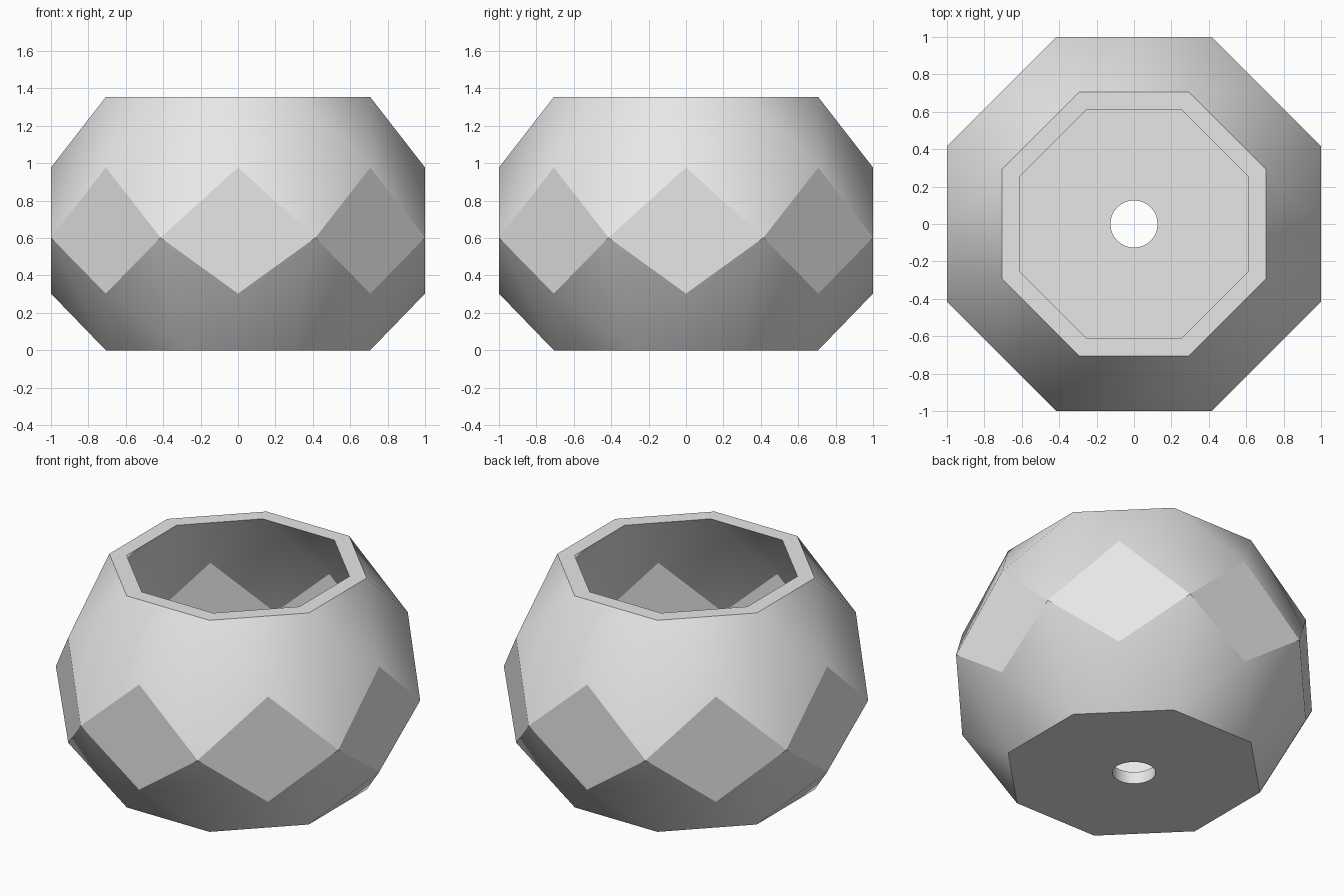
import bpy, bmesh, math

if "Cube" in bpy.data.objects:
    bpy.data.objects.remove(bpy.data.objects["Cube"], do_unlink=True)

SIDES = 8
HOLE_STEPS = 4          # hole segments per side
HOLE_RADIUS = 0.126

grey = bpy.data.materials.new("plain_grey")
grey.use_nodes = True
grey.diffuse_color = (0.8, 0.8, 0.8, 1)
grey.node_tree.nodes["Principled BSDF"].inputs["Base Color"].default_value = (0.8, 0.8, 0.8, 1)

bm = bmesh.new()


def ring(radius, z, turn=0.0, count=SIDES):
    """Ring of vertices, rotated by a fraction of one step."""
    step = 2 * math.pi / count
    return [bm.verts.new((radius * math.cos((k + turn) * step),
                          radius * math.sin((k + turn) * step), z))
            for k in range(count)]


def faceted_shell(levels):
    """Triangles, kites and rhombi between five alternating rings."""
    base, low, mid, high, rim = [
        ring(r, z, 0.5 if i % 2 == 0 else 0.0) for i, (r, z) in enumerate(levels)]
    for k in range(SIDES):
        n = (k + 1) % SIDES
        bm.faces.new((base[k - 1], base[k], low[k]))
        bm.faces.new((base[k], low[n], mid[k], low[k]))
        bm.faces.new((low[k], mid[k], high[k], mid[k - 1]))
        bm.faces.new((mid[k], high[n], rim[k], high[k]))
        bm.faces.new((rim[k], rim[k - 1], high[k]))
    return base, rim


def floor_with_hole(base, z):
    """Octagonal floor split into sectors around a round hole."""
    count = SIDES * HOLE_STEPS
    hole = ring(HOLE_RADIUS, z, HOLE_STEPS / 2, count)
    for k in range(SIDES):
        arc = [hole[(k * HOLE_STEPS + j) % count] for j in range(HOLE_STEPS + 1)]
        bm.faces.new([base[k], base[(k + 1) % SIDES]] + arc[::-1])
    return hole


def join_rings(a, b):
    for k in range(len(a)):
        bm.faces.new((a[k - 1], a[k], b[k], b[k - 1]))


# Outer and inner walls
outer_base, outer_rim = faceted_shell(
    [(0.765, 0), (1.0, 0.303), (1.0824, 0.602), (1.0, 0.977), (0.765, 1.354)])
inner_base, inner_rim = faceted_shell(
    [(0.727, 0.077), (0.923, 0.332), (0.999, 0.602), (0.923, 0.95), (0.662, 1.354)])

# Flat rim, floor and drain hole
join_rings(outer_rim, inner_rim)
join_rings(floor_with_hole(outer_base, 0), floor_with_hole(inner_base, 0.077))

bmesh.ops.recalc_face_normals(bm, faces=bm.faces[:])
mesh = bpy.data.meshes.new("faceted_planter")
bm.to_mesh(mesh)
bm.free()
mesh.materials.append(grey)

planter = bpy.data.objects.new("faceted_planter", mesh)
bpy.context.collection.objects.link(planter)
bpy.ops.object.select_all(action="DESELECT")
planter.select_set(True)
bpy.context.view_layer.objects.active = planter
bpy.ops.object.shade_smooth_by_angle(angle=math.radians(30))
